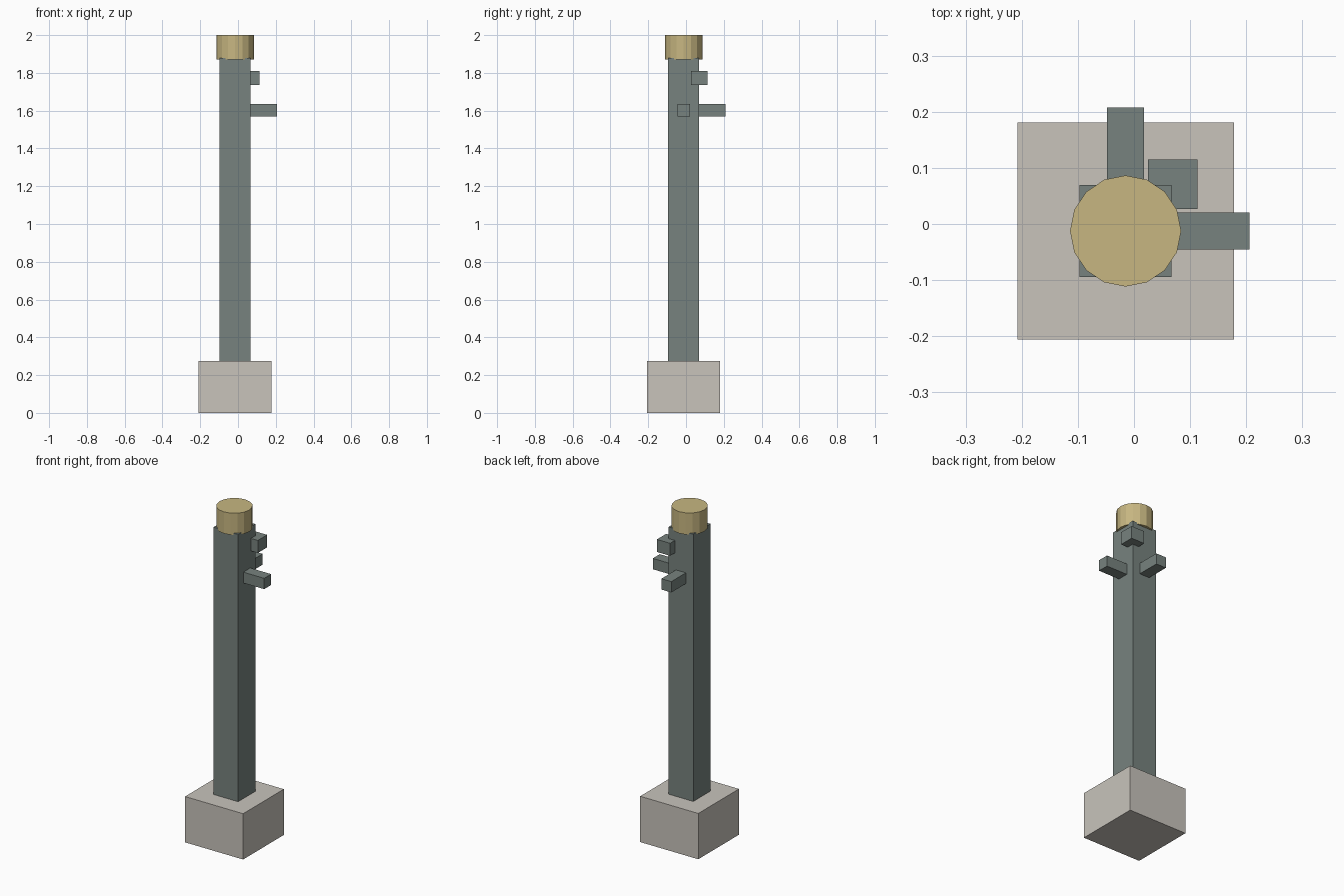
import bpy

if "Cube" in bpy.data.objects:
    bpy.data.objects.remove(bpy.data.objects["Cube"])

CX, CY = -0.015, -0.0125  # post axis


def material(name, rgb):
    m = bpy.data.materials.new(name)
    m.diffuse_color = (*rgb, 1.0)
    m.use_nodes = True
    m.node_tree.nodes["Principled BSDF"].inputs["Base Color"].default_value = m.diffuse_color
    return m


stone = material("pale_stone", (0.58, 0.55, 0.50))
slate = material("slate_green", (0.185, 0.225, 0.21))
brass = material("sand_yellow", (0.57, 0.47, 0.22))


def box(name, x, y, z, mat):
    """Box from (min, max) ranges on each axis."""
    bpy.ops.mesh.primitive_cube_add(size=1, location=[(r[0] + r[1]) / 2 for r in (x, y, z)])
    ob = bpy.context.object
    ob.name = name
    ob.scale = [r[1] - r[0] for r in (x, y, z)]
    bpy.ops.object.transform_apply(location=False, rotation=False, scale=True)
    ob.data.materials.append(mat)
    return ob


def around(c, half):
    return (c - half, c + half)


# Footing block and square post
box("footing", around(CX, 0.193), around(CY, 0.193), (0, 0.275), stone)
box("post", around(CX, 0.082), around(CY, 0.082), (0.275, 1.88), slate)

# Two side pegs and the corner block
peg_z = (1.57, 1.635)
box("right_peg", (CX + 0.08, 0.206), around(CY, 0.033), peg_z, slate)
box("back_peg", around(CX, 0.033), (CY + 0.08, 0.208), peg_z, slate)
box("corner_block", (0.025, 0.113), (0.027, 0.115), (1.735, 1.81), slate)

# Sixteen-sided cap
bpy.ops.mesh.primitive_cylinder_add(vertices=16, radius=0.099, depth=0.13,
                                    location=(CX, CY, 1.935))
cap = bpy.context.object
cap.name = "cap"
cap.data.materials.append(brass)
